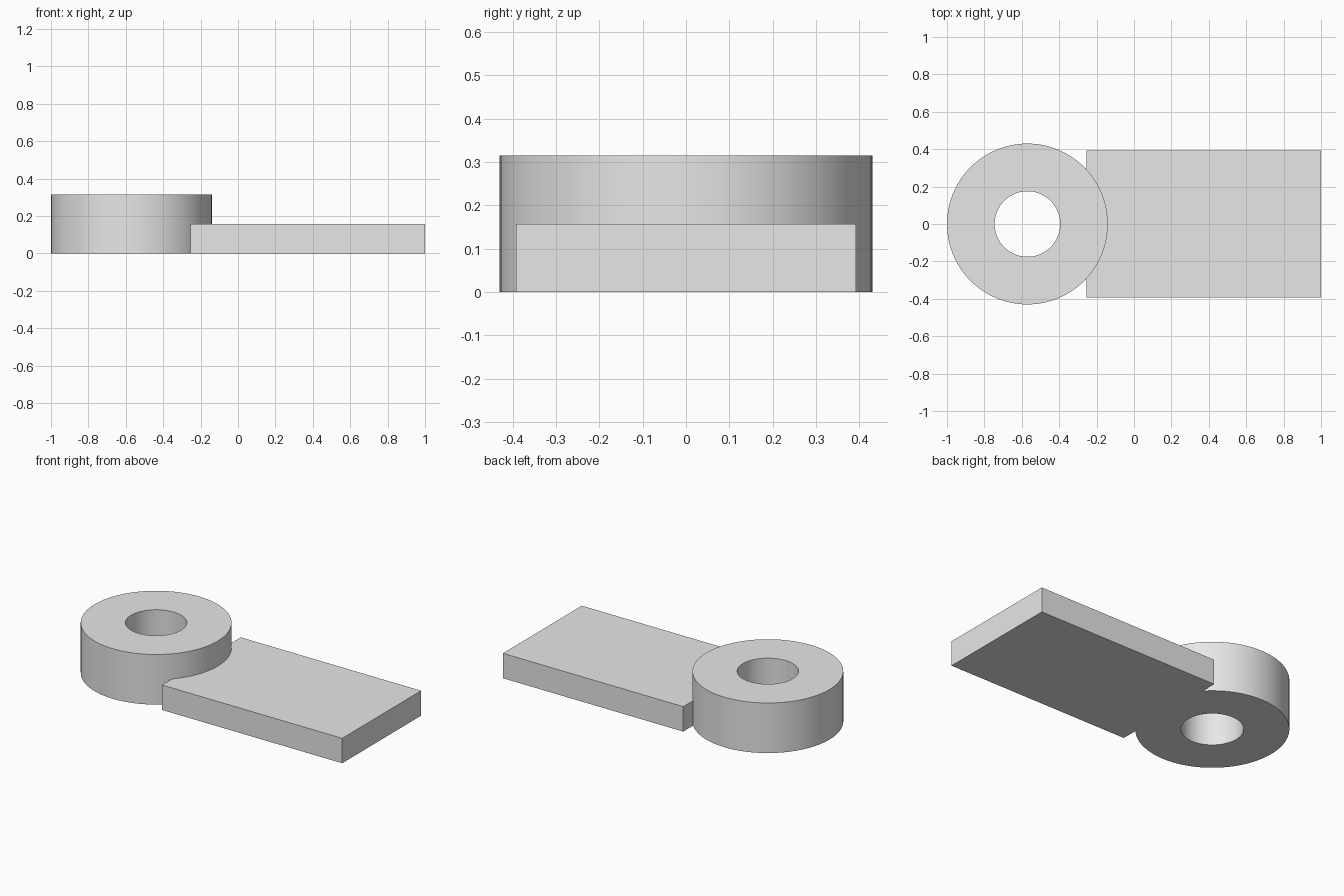
import bpy
import bmesh

if "Cube" in bpy.data.objects:
    bpy.data.objects.remove(bpy.data.objects["Cube"], do_unlink=True)

RING_X, OUTER, BORE, RING_H = -0.57, 0.43, 0.175, 0.315
PLATE_X, PLATE_HALF, PLATE_H = (-0.255, 1.0), 0.392, 0.157
SIDES = 96

grey = bpy.data.materials.new("plain_grey")
grey.use_nodes = True
colour = (0.8, 0.8, 0.8, 1)
grey.diffuse_color = colour
grey.node_tree.nodes["Principled BSDF"].inputs["Base Color"].default_value = colour


def cylinder(name, radius, bottom, top):
    bpy.ops.mesh.primitive_cylinder_add(
        vertices=SIDES, radius=radius, depth=top - bottom,
        location=(RING_X, 0, (bottom + top) / 2))
    obj = bpy.context.object
    obj.name = name
    obj.data.materials.append(grey)
    return obj


def boolean(obj, other, operation):
    mod = obj.modifiers.new(operation.title(), "BOOLEAN")
    mod.operation = operation
    mod.object = other
    mod.solver = "EXACT"
    bpy.context.view_layer.objects.active = obj
    bpy.ops.object.modifier_apply(modifier=mod.name)
    bpy.data.objects.remove(other, do_unlink=True)


# Thick round boss with a through bore
ring = cylinder("ring_boss", OUTER, 0, RING_H)
boolean(ring, cylinder("bore_cutter", BORE, -0.1, RING_H + 0.1), "DIFFERENCE")

# Flat rectangular tongue
bpy.ops.mesh.primitive_cube_add(size=1, location=(sum(PLATE_X) / 2, 0, PLATE_H / 2))
plate = bpy.context.object
plate.name = "flat_tongue"
plate.scale = (PLATE_X[1] - PLATE_X[0], 2 * PLATE_HALF, PLATE_H)
bpy.ops.object.transform_apply(location=False, rotation=False, scale=True)
plate.data.materials.append(grey)

# Merge into a single solid
boolean(ring, plate, "UNION")
ring.name = "ring_and_tongue"
bpy.ops.object.select_all(action="DESELECT")
ring.select_set(True)
bpy.context.view_layer.objects.active = ring
bpy.ops.object.shade_smooth_by_angle(angle=0.5)
